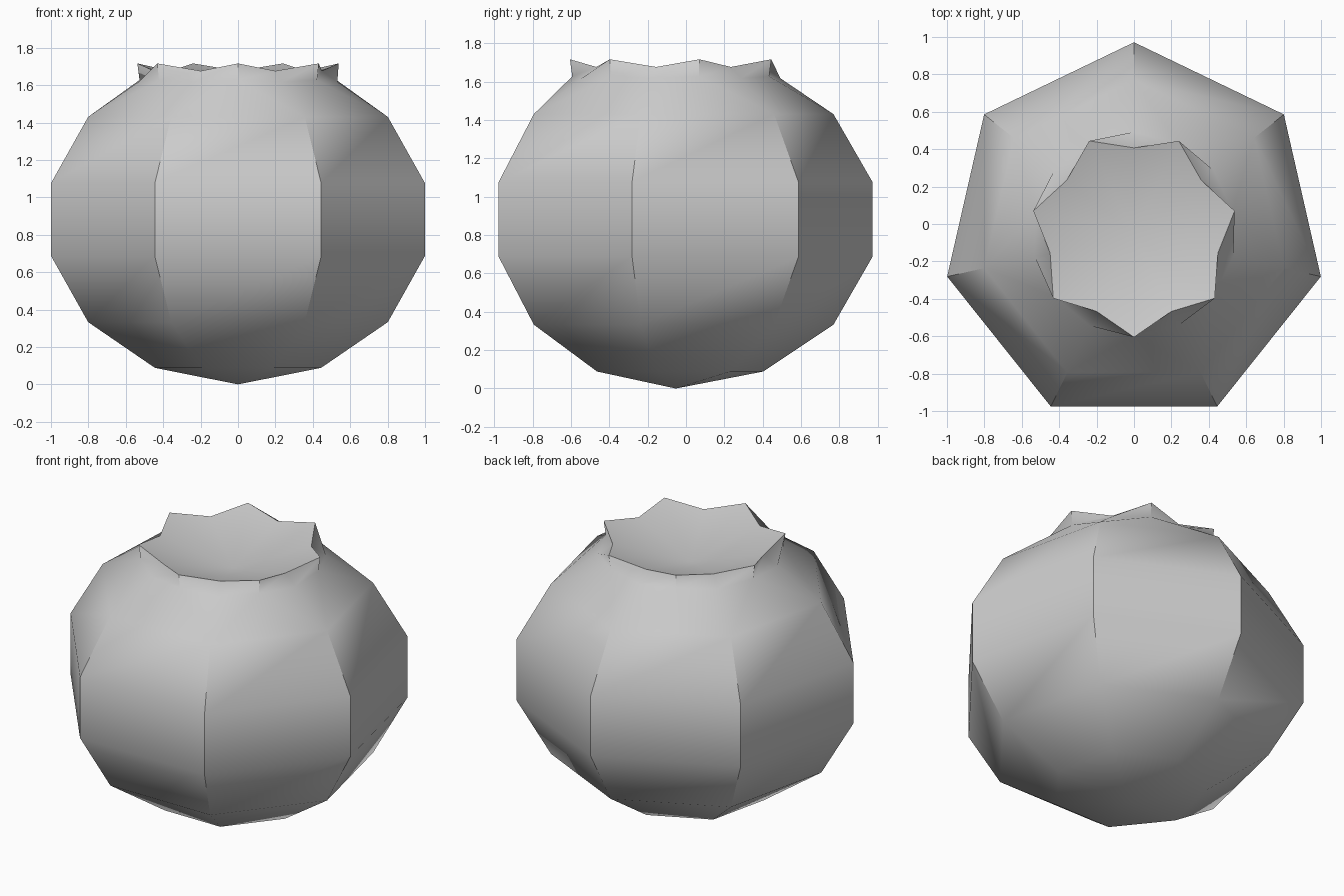
import bpy, bmesh
from math import sin, cos, pi, radians

if "Cube" in bpy.data.objects:
    bpy.data.objects.remove(bpy.data.objects["Cube"])

N = 7
R, ZS, CZ, CY = 1.051, 0.88, 0.8815, -0.053   # seven-sided flattened globe

bm = bmesh.new()


def ring(points):
    """points: list of (angle in half-steps, radius, z)"""
    out = []
    for h, r, z in points:
        a = pi / 2 + h * pi / N
        out.append(bm.verts.new((r * cos(a), r * sin(a) + CY, z)))
    return out


def globe_ring(k):
    p = pi * k / N
    return ring([(2 * i, R * sin(p), CZ - ZS * cos(p)) for i in range(N)])


def crown_ring(r0, z0, r1, z1):
    """14 points alternating between corner and mid-side"""
    return ring([(h, r1, z1) if h % 2 else (h, r0, z0) for h in range(2 * N)])


def bridge(a, b):
    n = len(a)
    for i in range(n):
        j = (i + 1) % n
        bm.faces.new((a[i], a[j], b[j], b[i]))


def fan(a, centre):
    for i in range(len(a)):
        bm.faces.new((a[i], a[(i + 1) % len(a)], centre))


# globe body
rings = [globe_ring(k) for k in range(1, 6)]
for a, b in zip(rings, rings[1:]):
    bridge(a, b)
bottom = bm.verts.new((0, CY, 0))
fan(rings[0][::-1], bottom)

# shoulder up to the neck
top = rings[-1]
neck = crown_ring(0.545, 1.617, 0.54, 1.627)
for i in range(N):
    j = (i + 1) % N
    a, m, b = neck[2 * i], neck[2 * i + 1], neck[2 * j]
    bm.faces.new((top[i], m, a))
    bm.faces.new((top[i], top[j], m))
    bm.faces.new((top[j], b, m))

# pointed crown and its hollow
crown = crown_ring(0.46, 1.676, 0.552, 1.716)
bridge(neck, crown)
fan(crown, bm.verts.new((0, CY, 1.55)))

bmesh.ops.recalc_face_normals(bm, faces=bm.faces)
mesh = bpy.data.meshes.new("fruit_body")
bm.to_mesh(mesh)
bm.free()
fruit = bpy.data.objects.new("fruit_body", mesh)
bpy.context.collection.objects.link(fruit)
bpy.context.view_layer.objects.active = fruit
fruit.select_set(True)
bpy.ops.object.shade_smooth_by_angle(angle=radians(38))
